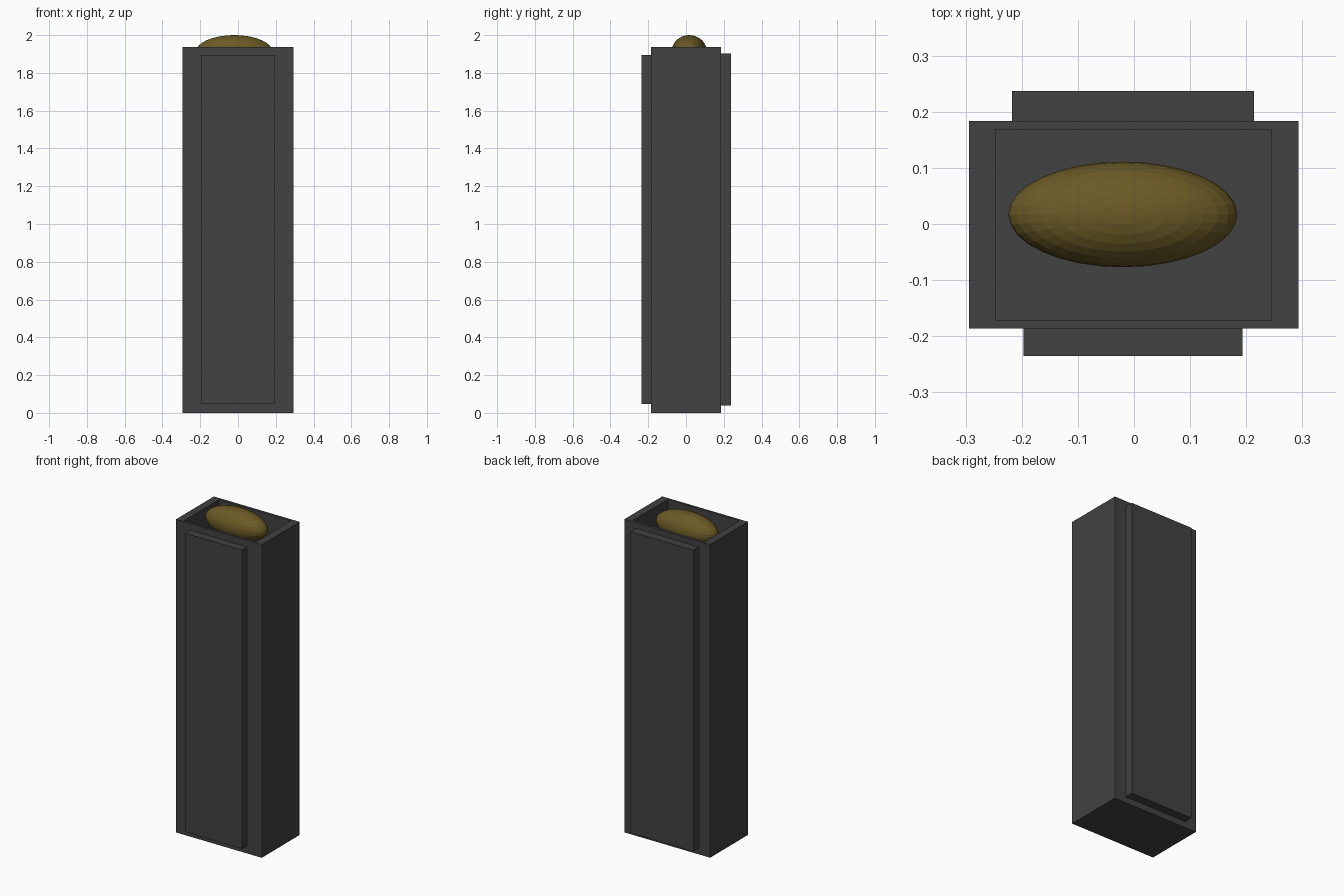
import bpy
import bmesh
from mathutils import Matrix, Vector

if "Cube" in bpy.data.objects:
    bpy.data.objects.remove(bpy.data.objects["Cube"])


def material(name, rgb):
    mat = bpy.data.materials.new(name)
    mat.diffuse_color = (*rgb, 1.0)
    mat.use_nodes = True
    mat.node_tree.nodes["Principled BSDF"].inputs["Base Color"].default_value = mat.diffuse_color
    return mat


charcoal = material("charcoal", (0.054, 0.054, 0.054))
gold = material("dark gold", (0.145, 0.102, 0.019))


def add_object(name, bm, mat):
    bmesh.ops.recalc_face_normals(bm, faces=bm.faces)
    mesh = bpy.data.meshes.new(name)
    bm.to_mesh(mesh)
    bm.free()
    mesh.materials.append(mat)
    obj = bpy.data.objects.new(name, mesh)
    bpy.context.collection.objects.link(obj)
    return obj


def box_mesh(low, high):
    low, high = Vector(low), Vector(high)
    bm = bmesh.new()
    bmesh.ops.create_cube(bm, size=1, matrix=Matrix.LocRotScale(
        (low + high) / 2, None, high - low))
    return bm


# Tall open-topped case: shrink the top face to the rim, then push it down
TOP, FLOOR = 1.937, 0.06
bm = box_mesh((-0.294, -0.186, 0), (0.293, 0.184, TOP))
top = max(bm.faces, key=lambda f: f.calc_center_median().z)
bmesh.ops.inset_individual(bm, faces=[top], thickness=0.01)
for v in top.verts:
    v.co.x = 0.245 if v.co.x > 0 else -0.247
    v.co.y = 0.168 if v.co.y > 0 else -0.172
well = bmesh.ops.extrude_discrete_faces(bm, faces=[top])["faces"][0]
for v in well.verts:
    v.co.z = FLOOR
add_object("case", bm, charcoal)

# Raised panels on the front and back
add_object("front_panel", box_mesh((-0.197, -0.235, 0.048), (0.193, -0.186, 1.896)), charcoal)
add_object("back_panel", box_mesh((-0.217, 0.184, 0.038), (0.214, 0.237, 1.902)), charcoal)

# Oval gold ball in the mouth of the case
bm = bmesh.new()
bmesh.ops.create_uvsphere(bm, u_segments=32, v_segments=16, radius=1,
                          matrix=Matrix.LocRotScale((-0.02, 0.017, 1.91), None,
                                                    (0.204, 0.094, 0.09)))
add_object("gold_oval", bm, gold)
